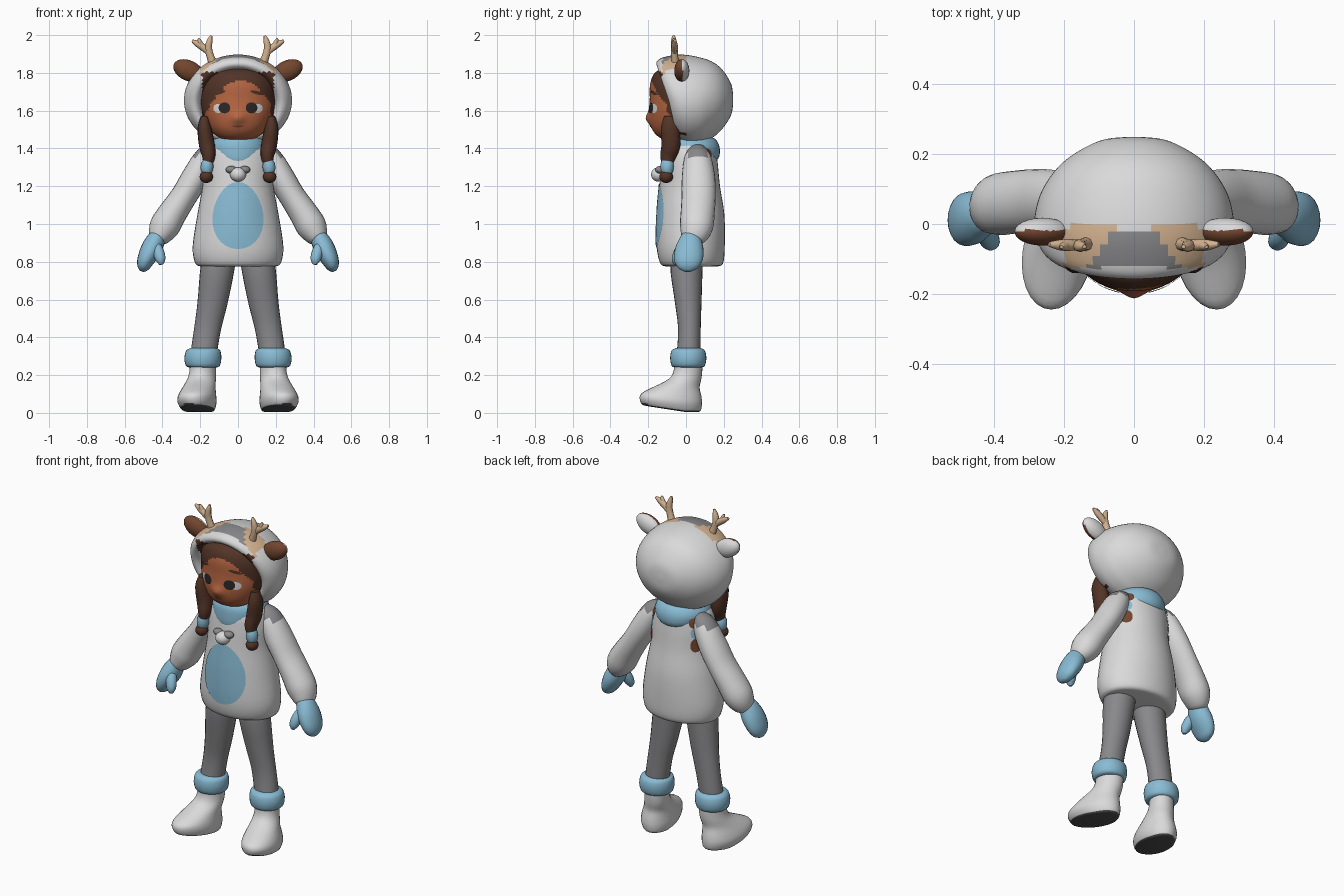
import bpy, bmesh, math
from mathutils import Vector
from mathutils.bvhtree import BVHTree

if "Cube" in bpy.data.objects:
    bpy.data.objects.remove(bpy.data.objects["Cube"])

COLORS = {
    "white": (0.70, 0.70, 0.70), "grey": (0.25, 0.25, 0.26), "blue": (0.25, 0.50, 0.66),
    "hair_brown": (0.085, 0.034, 0.02), "ear_brown": (0.17, 0.06, 0.028),
    "skin": (0.48, 0.135, 0.055), "tan": (0.66, 0.45, 0.28), "dark": (0.025, 0.02, 0.02),
    "sole_grey": (0.08, 0.08, 0.08), "lip_brown": (0.22, 0.06, 0.03)}
MATS = {}
for key, col in COLORS.items():
    MATS[key] = bpy.data.materials.new(key)
    MATS[key].diffuse_color = (*col, 1)
X, Y, Z = Vector((1, 0, 0)), Vector((0, 1, 0)), Vector((0, 0, 1))


def finish(name, bm, mats, rule=None, normals=True):
    """Turn a bmesh into an object; rule(centre, normal) gives the material index."""
    if normals:
        bmesh.ops.recalc_face_normals(bm, faces=bm.faces)
    bm.normal_update()
    for f in bm.faces:
        f.smooth = True
        if rule:
            f.material_index = rule(f.calc_center_median(), f.normal)
    me = bpy.data.meshes.new(name)
    bm.to_mesh(me)
    bm.free()
    for m in mats.split():
        me.materials.append(MATS[m])
    ob = bpy.data.objects.new(name, me)
    bpy.context.collection.objects.link(ob)
    return ob


def spline(rows, steps):
    """Smooth curve through the rows."""
    out = []
    for i in range(len(rows) - 1):
        p = [rows[max(0, min(len(rows) - 1, i + k))] for k in (-1, 0, 1, 2)]
        for j in range(steps):
            t = j / steps
            out.append([0.5 * (2 * b + (c - a) * t + (2 * a - 5 * b + 4 * c - d) * t * t
                               + (3 * b - a - 3 * c + d) * t ** 3) for a, b, c, d in zip(*p)])
    return out + [list(rows[-1])]


def loft(name, rows, mats, n=24, steps=3, axis=None, side=1, rule=None, warp=None):
    """Skin of elliptical rings (x, y, z, r1, r2); rings follow the path unless axis is given."""
    rows = spline(rows, steps)
    pts = [Vector((r[0] * side, r[1], r[2])) for r in rows]
    bm = bmesh.new()
    rings = []
    for i, r in enumerate(rows):
        t = axis or (pts[min(i + 1, len(pts) - 1)] - pts[max(i - 1, 0)]).normalized()
        up = Z if abs(t.y) > 0.9 else Y
        v = (up - t * up.dot(t)).normalized()
        u = v.cross(t)
        ring = []
        for k in range(n):
            a = 2 * math.pi * k / n
            p = pts[i] + u * (math.cos(a) * max(r[3], .002)) + v * (math.sin(a) * max(r[4], .002))
            ring.append(bm.verts.new(warp(p, side) if warp else p))
        rings.append(ring)
    for a, b in zip(rings, rings[1:]):
        for k in range(n):
            bm.faces.new((a[k], a[(k + 1) % n], b[(k + 1) % n], b[k]))
    bm.faces.new(rings[0])
    bm.faces.new(rings[-1])
    return finish(name, bm, mats, rule)


def ball(name, loc, size, mats, tilt=0, rule=None):
    """Ellipsoid tilted about y."""
    bm = bmesh.new()
    bmesh.ops.create_uvsphere(bm, u_segments=24, v_segments=16, radius=1)
    c, s = math.cos(tilt), math.sin(tilt)
    for v in bm.verts:
        x, y, z = (a * b for a, b in zip(v.co, size))
        v.co = Vector(loc) + Vector((c * x - s * z, y, s * x + c * z))
    return finish(name, bm, mats, rule)


def patch(name, target, cx, cz, rx, rz, mat, lift=.003, back=False, egg=0, tilt=0):
    """Thin elliptical plate laid on the front or back of a part."""
    tree = BVHTree.FromPolygons([v.co for v in target.data.vertices],
                                [p.vertices for p in target.data.polygons])
    d = -1 if back else 1
    bm = bmesh.new()
    n, rings = 28, []
    for i in range(1, 7):
        ring = []
        for k in range(n):
            a = 2 * math.pi * k / n
            x, z = rx * math.cos(a) * i / 6, rz * math.sin(a) * i / 6
            x *= 1 - egg * z / rz
            x, z = x + cx, z + tilt * x + cz
            hit = tree.ray_cast(Vector((x, -d, z)), Vector((0, d, 0)))[0]
            ring.append(bm.verts.new((x, hit.y - d * lift, z)) if hit else None)
        rings.append(ring)
    quads = [(a[k], b[k], b[(k + 1) % n], a[(k + 1) % n])
             for a, b in zip(rings, rings[1:]) for k in range(n)] + [tuple(rings[0])]
    for q in quads:
        if None not in q:
            f = bm.faces.new(q)
            f.normal_update()
            if f.normal.y * d > 0:
                f.normal_flip()
    return finish(name, bm, mat, normals=False)


# Tunic body, belly panel, scarf and pompom bow
torso = loft("tunic", [(0, .03, .775, .19, .13), (0, .03, .79, .225, .165), (0, .025, .88, .24, .18),
                       (0, .025, 1.05, .215, .178), (0, .02, 1.2, .188, .16), (0, .02, 1.32, .185, .148),
                       (0, .02, 1.4, .165, .135), (0, .02, 1.46, .10, .10)], "white", 40, 4, Z)
patch("belly_panel", torso, 0, 1.045, .135, .178, "blue", .005, egg=.12)
loft("scarf", [(0, .02, 1.33, .11, .135), (0, .025, 1.36, .145, .152), (0, .025, 1.41, .155, .152),
               (0, .02, 1.45, .13, .135), (0, .02, 1.46, .1, .1)], "blue", 32, 3, Z,
     warp=lambda p, s: p + Z * (.25 * min(0, p.y + .03) * (p.z < 1.4)))
ball("pompom", (0, -.145, 1.262), (.042, .04, .038), "white")

# Head with swept fringe painted by height
NOSE = Vector((0, 0, 1.56))


def face_shape(p, s):
    if p.y < 0:
        p.y -= .02 * math.exp(-(p.x / .035) ** 2 - ((p.z - NOSE.z) / .03) ** 2)
    return p


head = loft("head", [(0, -.05, 1.44, .06, .05), (0, -.05, 1.465, .11, .1), (0, -.04, 1.51, .152, .143),
                     (0, -.03, 1.58, .185, .165), (0, -.02, 1.66, .2, .172), (0, -.02, 1.74, .195, .17),
                     (0, -.02, 1.80, .165, .145), (0, -.02, 1.835, .1, .08)], "skin hair_brown", 80, 7, Z,
            rule=lambda c, n: int(c.z > 1.76 - 5 * (c.x - .015) ** 2 or abs(c.x) > .172 or c.y > -.03),
            warp=face_shape)
for s in (-1, 1):
    patch("eye_white", head, s * .105, 1.612, .026, .024, "white", .003)
    patch("iris", head, s * .072, 1.615, .031, .029, "dark", .005)
    patch("eyebrow", head, s * .1, 1.695, .034, .009, "hair_brown", .004, tilt=-s * .25)
patch("mouth", head, 0, 1.517, .03, .005, "lip_brown")


# Hood with an open front, grey crown and tan antler roots
def hood_shape(p, s):
    k = max(0, min(1, (.12 - p.y) / .18))
    h = max(-1, min(1, (p.z - 1.65) / .22))
    p.y += k * (-.075 * h if h > 0 else -.05 * h)
    return p


def hood_paint(c, n):
    x = abs(c.x)
    if c.z > 1.77 and -.125 < c.y < -.005:
        if x < .055 + max(0, -.02 - c.y) * .75 and c.y < -.02:
            return 1
        if .045 < x < .2:
            return 2
    return 3 if c.y < .02 and x < .19 and abs(c.z - 1.64) < .165 else 0


loft("hood", [(0, .25, 1.66, .01, .01), (0, .238, 1.66, .1, .085), (0, .18, 1.66, .2, .17),
              (0, .1, 1.655, .262, .222), (0, .02, 1.655, .285, .242), (0, -.04, 1.65, .28, .236),
              (0, -.08, 1.645, .255, .218), (0, -.09, 1.642, .225, .196), (0, -.065, 1.64, .2, .178),
              (0, 0, 1.64, .18, .165)], "white grey tan hair_brown", 72, 5, Y,
     rule=hood_paint, warp=hood_shape)


# Boot: toe lifted and turned outward
def boot_shape(p, s):
    lift = .035 * max(0, min(1, -p.y / .22)) * max(0, 1 - p.z / .15)
    return Vector((p.x - s * p.y * .12, p.y, p.z + lift))


for s, tag in ((-1, "left"), (1, "right")):
    # Ears and antlers
    ball("ear_" + tag, (s * .262, -.022, 1.812), (.085, .04, .054), "white ear_brown", s * .42,
         rule=lambda c, n: int(c.y < -.018))
    loft("antler_" + tag, [(.13, -.055, 1.84, .024, .022), (.147, -.06, 1.89, .02, .018),
                           (.157, -.062, 1.93, .02, .018), (.15, -.065, 1.97, .015, .015),
                           (.142, -.065, 1.997, .006, .006)], "tan", 8, 2, side=s)
    loft("antler_fork_" + tag, [(.153, -.06, 1.905, .014, .014), (.185, -.06, 1.935, .019, .017),
                                (.215, -.06, 1.955, .017, .015), (.243, -.058, 1.97, .007, .007)],
         "tan", 8, 2, side=s)
    loft("antler_tip_" + tag, [(.19, -.06, 1.94, .014, .014), (.203, -.064, 1.965, .012, .012),
                               (.208, -.066, 1.983, .005, .005)], "tan", 8, 2, side=s)
    # Braids with blue ties
    loft("braid_" + tag, [(.175, -.085, 1.57, .02, .03), (.178, -.085, 1.51, .036, .048),
                          (.165, -.08, 1.42, .042, .05), (.155, -.095, 1.36, .035, .042),
                          (.162, -.1, 1.315, .024, .028)], "hair_brown", 16, 3, side=s)
    loft("braid_tie_" + tag, [(.158, -.1, 1.335, .026, .03), (.163, -.1, 1.315, .033, .035),
                              (.165, -.1, 1.29, .033, .034), (.166, -.1, 1.27, .026, .028)],
         "blue", 16, 2, side=s)
    ball("braid_tuft_" + tag, (s * .168, -.105, 1.25), (.035, .036, .033), "hair_brown")
    patch("back_tuft_" + tag, torso, s * .15, 1.245, .024, .04, "ear_brown", .005, True)
    patch("back_tie_" + tag, torso, s * .15, 1.318, .025, .035, "blue", .006, True)
    patch("back_braid_" + tag, torso, s * .14, 1.385, .028, .04, "ear_brown", .008, True)
    ball("bow_" + tag, (s * .035, -.138, 1.287), (.03, .025, .02), "grey")
    # Sleeve and mitten
    loft("sleeve_" + tag, [(.12, .06, 1.40, .03, .04), (.165, .062, 1.355, .062, .07),
                           (.225, .066, 1.25, .072, .088), (.285, .067, 1.15, .07, .09),
                           (.345, .062, 1.06, .076, .09), (.39, .055, .985, .08, .088),
                           (.42, .04, .93, .058, .068), (.43, .035, .91, .04, .05)],
         "white grey", 24, 3, side=s, rule=lambda c, n: int(c.z > 1.365))
    loft("mitten_" + tag, [(.42, .03, .94, .04, .05), (.435, .025, .915, .05, .06),
                           (.46, .018, .865, .055, .076), (.488, .012, .81, .046, .075),
                           (.503, .01, .77, .032, .055), (.511, .01, .75, .012, .02)],
         "blue", 20, 3, side=s)
    loft("thumb_" + tag, [(.435, -.01, .89, .025, .025), (.42, -.035, .85, .03, .03),
                          (.41, -.052, .81, .026, .025), (.407, -.056, .785, .01, .01)],
         "blue", 14, 3, side=s)
    # Legging, cuff and boot
    loft("legging_" + tag, [(.10, .005, .83, .09, .085), (.112, .003, .74, .09, .084),
                            (.135, .012, .58, .08, .07), (.16, .018, .45, .072, .06),
                            (.178, .015, .34, .07, .062), (.185, .01, .28, .068, .065)],
         "grey", 24, 3, Z, s)
    loft("cuff_" + tag, [(.185, .012, .24, .07, .07), (.186, .012, .25, .09, .088),
                         (.186, .012, .29, .098, .096), (.184, .012, .33, .09, .088),
                         (.182, .012, .343, .068, .065)], "blue", 28, 3, Z, s)
    loft("boot_" + tag, [(.205, -.075, .004, .075, .135), (.205, -.077, .012, .09, .155),
                         (.208, -.08, .05, .102, .165), (.206, -.077, .09, .098, .158),
                         (.2, -.05, .135, .086, .122), (.192, -.005, .18, .075, .086),
                         (.188, .01, .22, .07, .076), (.187, .012, .26, .07, .075)],
         "white sole_grey", 28, 3, Z, s, rule=lambda c, n: int(n.z < -.6), warp=boot_shape)

# Smooth shading with crisp sole edges
bpy.ops.object.select_all(action='SELECT')
bpy.context.view_layer.objects.active = torso
bpy.ops.object.shade_smooth_by_angle(angle=math.radians(50))

for m in bpy.data.materials:
    if m.users and not m.is_grease_pencil:
        m.use_nodes = True
        m.node_tree.nodes["Principled BSDF"].inputs["Base Color"].default_value = m.diffuse_color
